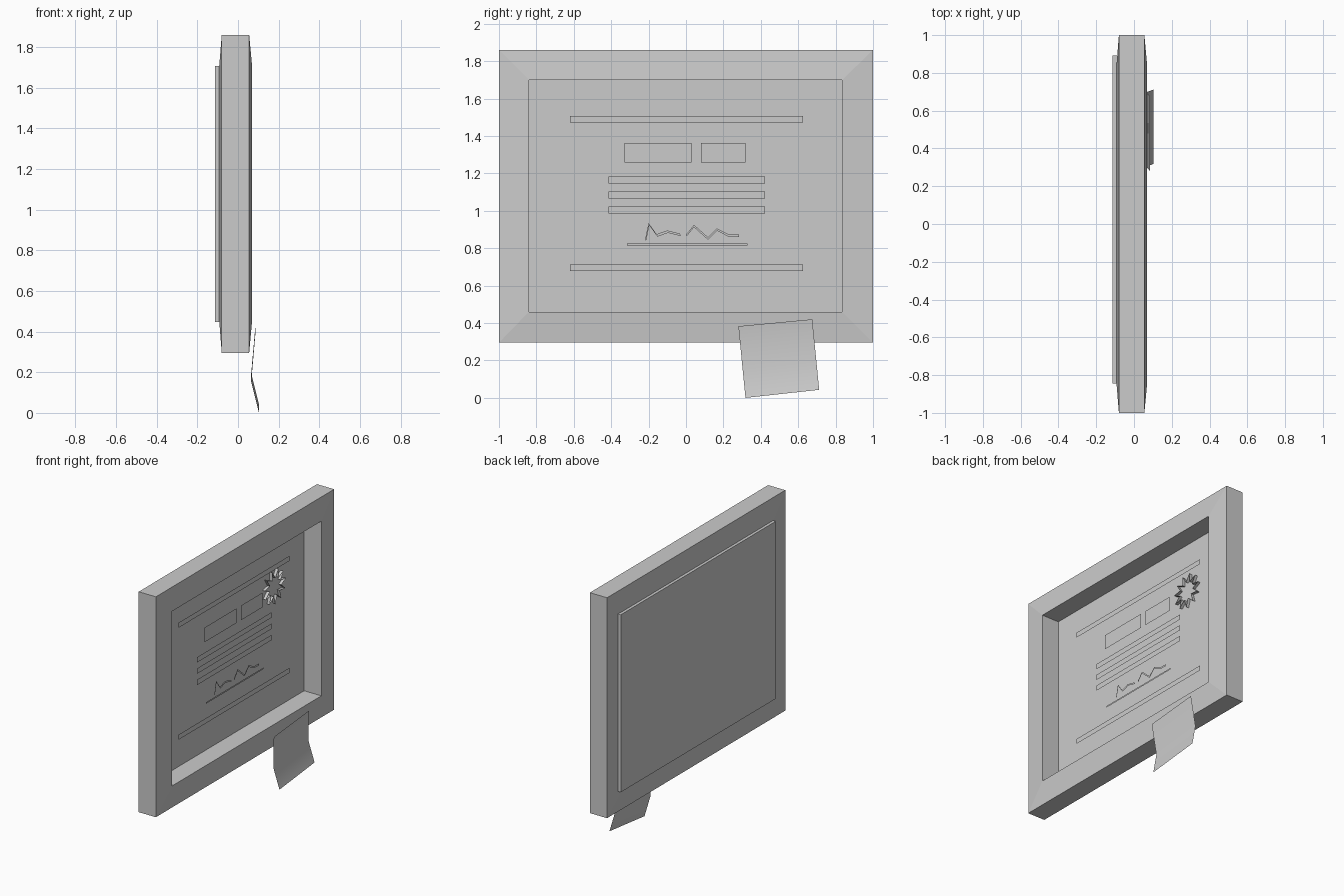
import bpy, bmesh, math
from mathutils import Vector

if "Cube" in bpy.data.objects:
    bpy.data.objects.remove(bpy.data.objects["Cube"])


def make(name, verts, faces, smooth=False):
    me = bpy.data.meshes.new(name)
    me.from_pydata(verts, [], faces)
    me.update()
    ob = bpy.data.objects.new(name, me)
    bpy.context.collection.objects.link(ob)
    for p in me.polygons:
        p.use_smooth = smooth
    return ob


def panel(name, y0, y1, z0, z1, x):
    """Flat rectangle facing +x."""
    return make(name, [(x, y0, z0), (x, y1, z0), (x, y1, z1), (x, y0, z1)], [(0, 1, 2, 3)])


def box(name, lo, hi):
    bm = bmesh.new()
    bmesh.ops.create_cube(bm, size=1)
    lo, hi = Vector(lo), Vector(hi)
    for v in bm.verts:
        v.co = (lo + hi) / 2 + v.co * (hi - lo)
    me = bpy.data.meshes.new(name)
    bm.to_mesh(me)
    bm.free()
    ob = bpy.data.objects.new(name, me)
    bpy.context.collection.objects.link(ob)
    return ob


def stroke(name, pts, x, off):
    """Thin zigzag ribbon facing +x."""
    n = len(pts)
    verts = [(x, y, z) for y, z in pts] + [(x, y + off[0], z + off[1]) for y, z in pts]
    faces = [(i, n + i, n + i + 1, i + 1) for i in range(n - 1)]
    return make(name, verts, faces)


# frame: a four-sided loop swept through a bevelled profile
outer = (-1.0, 1.0, 0.295, 1.86)
inner = (-0.84, 0.835, 0.46, 1.70)
verts = []
for x, (y0, y1, z0, z1) in ((-0.08, outer), (0.055, outer), (0.07, inner), (-0.093, inner)):
    verts += [(x, y0, z0), (x, y1, z0), (x, y1, z1), (x, y0, z1)]
faces = []
for r in range(4):
    s = (r + 1) % 4
    for i in range(4):
        j = (i + 1) % 4
        faces.append((r * 4 + i, r * 4 + j, s * 4 + j, s * 4 + i))
make("frame", verts, faces)

# backing board, mat and sheet
box("backing_board", (-0.113, -0.845, 0.447), (-0.09, 0.893, 1.707))
panel("mat", *inner, -0.065)
panel("sheet", -0.695, 0.705, 0.605, 1.55, -0.061)

# printed bars floating just above the sheet
TX = -0.032
bars = [("border_bar_top", -0.62, 0.625, 1.472, 1.508),
        ("border_bar_bottom", -0.62, 0.625, 0.677, 0.713),
        ("title_block_left", -0.33, 0.03, 1.258, 1.362),
        ("title_block_right", 0.08, 0.318, 1.258, 1.362),
        ("signature_rule", -0.315, 0.33, 0.815, 0.826)]
bars += [(f"text_bar_{i + 1}", -0.415, 0.423, 1.146 - 0.08 * i, 1.184 - 0.08 * i) for i in range(3)]
for b in bars:
    panel(*b, TX)

# signature squiggles
stroke("signature_left", [(-0.218, 0.85), (-0.2, 0.935), (-0.157, 0.875), (-0.1, 0.895), (-0.032, 0.878)],
       TX, (0.004, -0.013))
stroke("signature_right", [(0.002, 0.875), (0.043, 0.925), (0.118, 0.858), (0.166, 0.906),
                           (0.225, 0.876), (0.283, 0.874)], TX, (0.0, -0.013))

# star seal: open band of walls
N = 22
ring = []
for i in range(N):
    a = 2 * math.pi * i / N + 0.15
    r = 0.12 if i % 2 == 0 else 0.065
    ring.append((0.477 + r * math.cos(a), 1.34 + r * math.sin(a)))
make("star_seal", [(-0.061, y, z) for y, z in ring] + [(-0.04, y, z) for y, z in ring],
     [(i, (i + 1) % N, N + (i + 1) % N, N + i) for i in range(N)])

# bent paper note hanging off the lower rail
tl, tr = Vector((0, 0.28, 0.383)), Vector((0, 0.675, 0.42))
bl, br = Vector((0, 0.318, 0.0)), Vector((0, 0.712, 0.043))
verts = []
for t, x in ((0.0, 0.085), (0.6, 0.065), (1.0, 0.103)):
    for a, b in ((tl, bl), (tr, br)):
        p = a.lerp(b, t)
        verts.append((x, p.y, p.z))
make("paper_note", verts, [(0, 2, 3, 1), (2, 4, 5, 3)], smooth=True)
